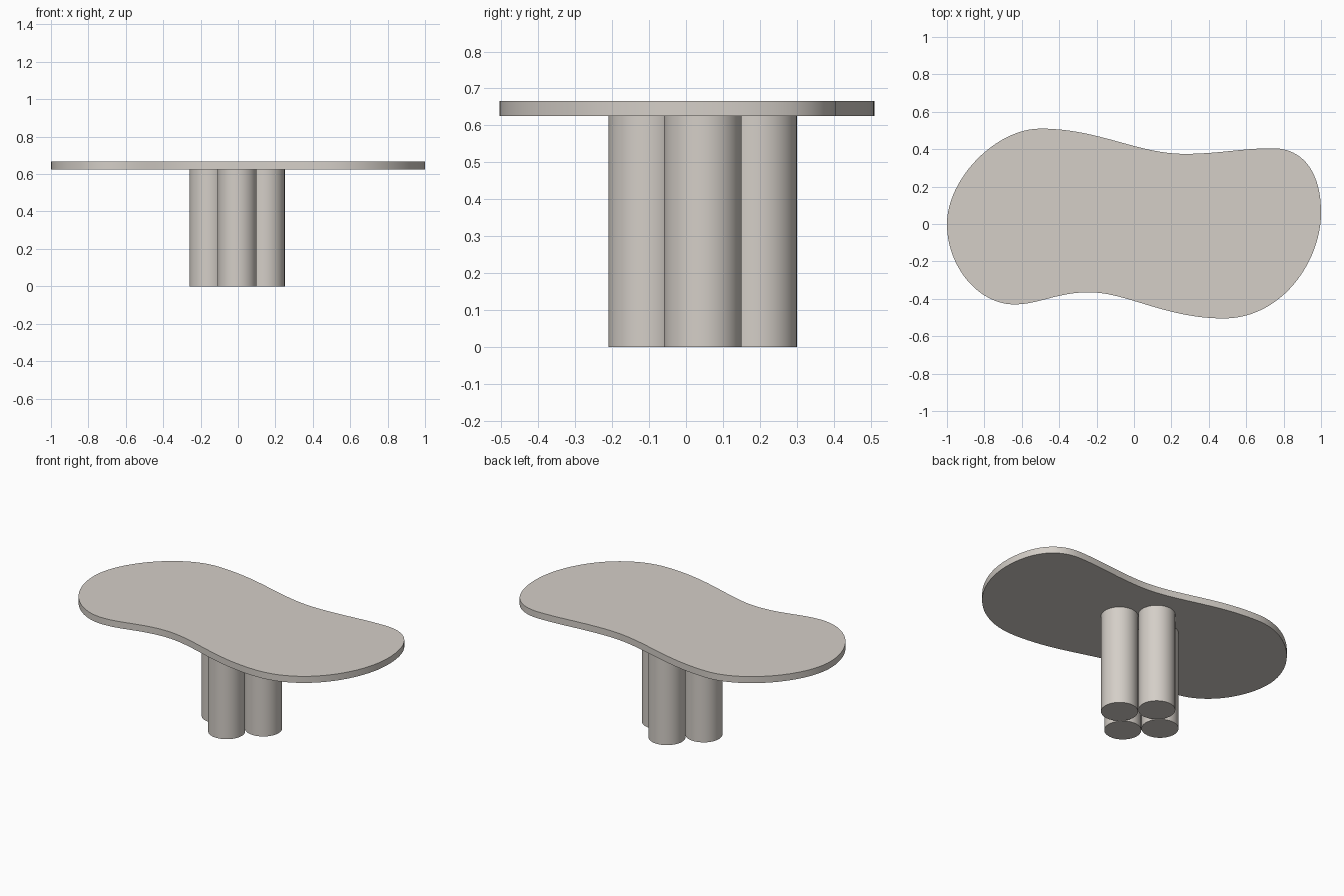
import bpy, bmesh, math
from mathutils import Vector
from mathutils.geometry import interpolate_bezier

if "Cube" in bpy.data.objects:
    bpy.data.objects.remove(bpy.data.objects["Cube"])

mat = bpy.data.materials.new("warm grey plaster")
mat.diffuse_color = (0.66, 0.62, 0.575, 1)
mat.use_nodes = True
mat.node_tree.nodes["Principled BSDF"].inputs["Base Color"].default_value = mat.diffuse_color

Z_LEG, Z_TOP = 0.625, 0.666


def prism(name, outline, z0, z1):
    """Extrude a closed 2D outline from z0 to z1, smooth sides with sharp rims."""
    bm = bmesh.new()
    face = bm.faces.new([bm.verts.new((x, y, z0)) for x, y in outline])
    res = bmesh.ops.extrude_face_region(bm, geom=[face], use_keep_orig=True)
    for v in res["geom"]:
        if isinstance(v, bmesh.types.BMVert):
            v.co.z = z1
    bmesh.ops.recalc_face_normals(bm, faces=bm.faces)
    me = bpy.data.meshes.new(name)
    bm.to_mesh(me)
    bm.free()
    me.materials.append(mat)
    ob = bpy.data.objects.new(name, me)
    bpy.context.collection.objects.link(ob)
    bpy.ops.object.select_all(action='DESELECT')
    ob.select_set(True)
    bpy.context.view_layer.objects.active = ob
    bpy.ops.object.shade_smooth_by_angle(angle=math.radians(35))
    return ob


# Freeform top: extreme points (x, y), tangent direction, handle lengths in / out
knots = [
    ((-1.00, 0.00), (0, 1), 0.23, 0.24),
    ((-0.50, 0.51), (1, 0), 0.24, 0.31),
    ((0.27, 0.375), (1, 0), 0.25, 0.18),
    ((0.74, 0.405), (1, 0), 0.16, 0.17),
    ((1.00, 0.06), (0, -1), 0.21, 0.26),
    ((0.48, -0.505), (-1, 0), 0.31, 0.31),
    ((-0.24, -0.365), (-1, 0), 0.20, 0.17),
    ((-0.64, -0.43), (-1, 0), 0.13, 0.19),
]
outline = []
for i, (p, d, _, out) in enumerate(knots):
    q, e, inn, _ = knots[(i + 1) % len(knots)]
    p, d, q, e = Vector(p), Vector(d), Vector(q), Vector(e)
    pts = interpolate_bezier(p, p + d * out, q - e * inn, q, 25)
    outline += [(v[0], v[1]) for v in pts[:-1]]
prism("table_top", outline, Z_LEG, Z_TOP)

# Four touching round columns in a diamond
CX, CY, OFF, R = -0.005, 0.045, 0.15, 0.105
for name, dx, dy in (("front_column", 0, -1), ("right_column", 1, 0),
                     ("back_column", 0, 1), ("left_column", -1, 0)):
    ring = [(CX + dx * OFF + R * math.cos(a), CY + dy * OFF + R * math.sin(a))
            for a in (k * math.tau / 64 for k in range(64))]
    prism(name, ring, 0, Z_LEG)
